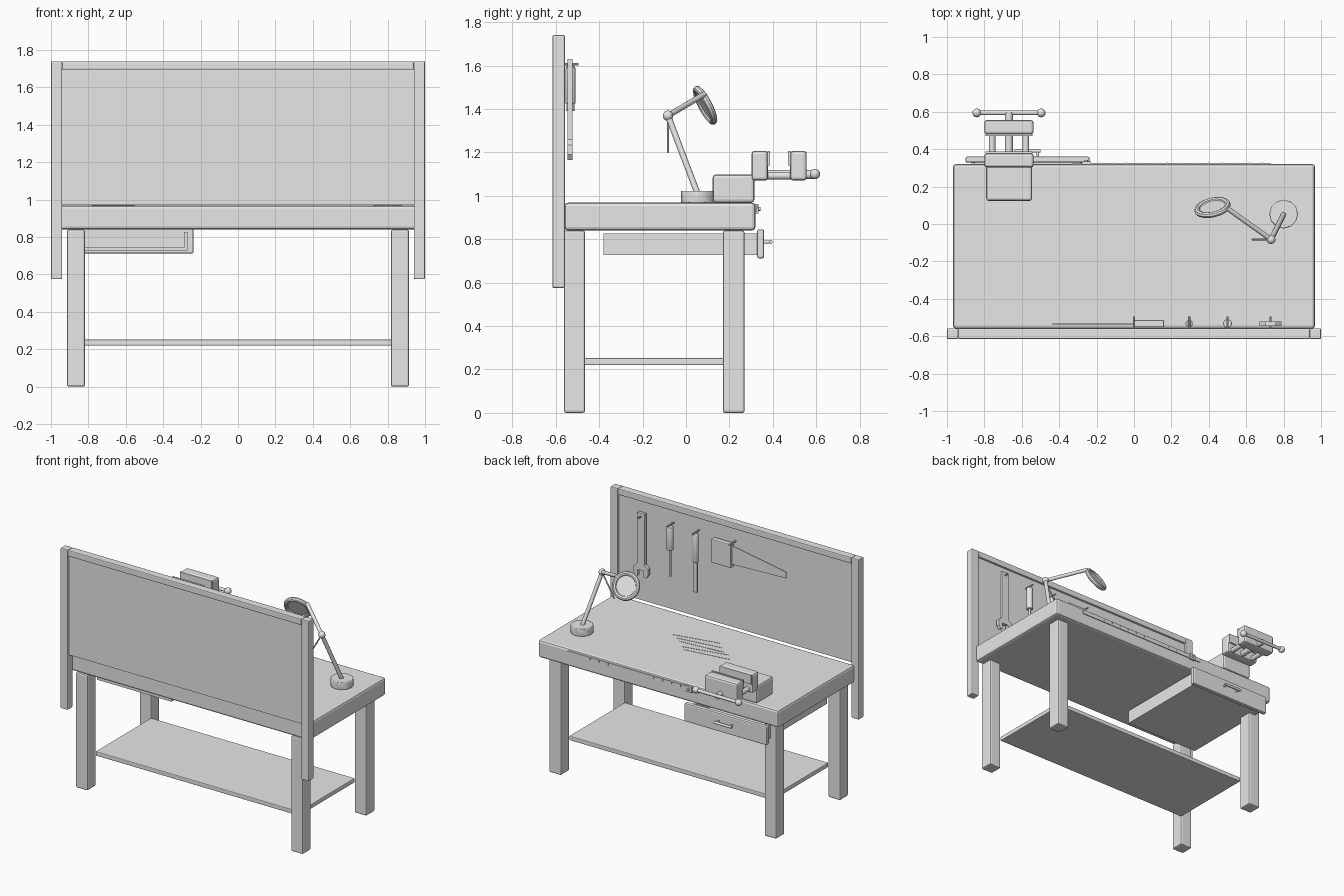
import bpy, bmesh, math
from mathutils import Vector

cube = bpy.data.objects.get("Cube")
if cube:
    bpy.data.objects.remove(cube, do_unlink=True)

GREY = (0.8, 0.8, 0.8, 1.0)
mat = bpy.data.materials.new("plain_grey")
mat.use_nodes = True
mat.diffuse_color = GREY
mat.node_tree.nodes["Principled BSDF"].inputs["Base Color"].default_value = GREY


def finish(name, bm, bevel=0.0, smooth=False):
    """Turn a bmesh into a named object."""
    bmesh.ops.recalc_face_normals(bm, faces=bm.faces)
    mesh = bpy.data.meshes.new(name)
    bm.to_mesh(mesh)
    bm.free()
    mesh.materials.append(mat)
    ob = bpy.data.objects.new(name, mesh)
    bpy.context.collection.objects.link(ob)
    if bevel:
        mod = ob.modifiers.new("edge_bevel", "BEVEL")
        mod.width = bevel
        mod.segments = 2
    if smooth:
        bpy.ops.object.select_all(action="DESELECT")
        ob.select_set(True)
        bpy.context.view_layer.objects.active = ob
        bpy.ops.object.shade_smooth_by_angle(angle=math.radians(40))
    return ob


def box(name, x, y, z, bevel=0.0):
    """Box from its (low, high) range on each axis."""
    bm = bmesh.new()
    bmesh.ops.create_cube(bm, size=1)
    for v in bm.verts:
        v.co = [r[0] + (c + 0.5) * (r[1] - r[0]) for c, r in zip(v.co, (x, y, z))]
    return finish(name, bm, bevel)


def rod(name, a, b, radius, sides=12, bevel=0.0, end_radius=None):
    """Cylinder or cone between two points."""
    a, b = Vector(a), Vector(b)
    bm = bmesh.new()
    bmesh.ops.create_cone(bm, cap_ends=True, segments=sides, radius1=radius,
                          radius2=end_radius or radius, depth=(b - a).length)
    rot = (b - a).to_track_quat("Z", "Y")
    for v in bm.verts:
        v.co = rot @ v.co + (a + b) / 2
    return finish(name, bm, bevel, sides > 8)


def ball(name, centre, radius):
    bm = bmesh.new()
    bmesh.ops.create_uvsphere(bm, u_segments=12, v_segments=8, radius=radius)
    bmesh.ops.translate(bm, verts=bm.verts, vec=centre)
    return finish(name, bm, smooth=True)


def plate(name, outline, y0, y1):
    """Outline in x and z, extruded along y."""
    bm = bmesh.new()
    face = bm.faces.new([bm.verts.new((x, y0, z)) for x, z in outline])
    out = bmesh.ops.extrude_face_region(bm, geom=[face])
    new = [g for g in out["geom"] if isinstance(g, bmesh.types.BMVert)]
    bmesh.ops.translate(bm, verts=new, vec=(0, y1 - y0, 0))
    return finish(name, bm)


# Bench
TOP = 0.968
box("tabletop", (-0.968, 0.968), (-0.56, 0.32), (0.84, TOP), 0.016)
for side, sx in (("right", -1), ("left", 1)):
    xs = sorted((sx * 0.818, sx * 0.914))
    box(f"{side}_rear_leg", xs, (-0.562, -0.465), (0, 0.84), 0.01)
    box(f"{side}_front_leg", xs, (0.17, 0.27), (0, 0.84), 0.01)
    # Back board posts
    box(f"{side}_board_post", sorted((sx * 0.94, sx)), (-0.615, -0.558),
        (0.575, 1.74), 0.006)
box("lower_shelf", (-0.82, 0.82), (-0.467, 0.172), (0.22, 0.252), 0.005)
box("board_top_rail", (-0.94, 0.94), (-0.615, -0.558), (1.695, 1.74), 0.006)
box("board_panel", (-0.945, 0.945), (-0.6, -0.573), (0.972, 1.7))

# Drawer, open at the top and rear
box("drawer_bottom", (-0.87, -0.27), (-0.38, 0.335), (0.727, 0.745))
for side, x in (("right", -0.87), ("left", -0.29)):
    box(f"drawer_{side}_side", (x, x + 0.02), (-0.38, 0.335), (0.727, 0.827))
box("drawer_front", (-0.9, -0.238), (0.328, 0.36), (0.712, 0.845), 0.008)
rod("drawer_handle_bar", (-0.64, 0.39, 0.787), (-0.5, 0.39, 0.787), 0.009)
for x in (-0.625, -0.515):
    rod("drawer_handle_post", (x, 0.355, 0.787), (x, 0.39, 0.787), 0.007)

# Rule along the working edge, with ticks and a sliding stop
box("edge_rule", (-0.33, 0.73), (0.318, 0.326), (0.925, 0.955))
for i in range(14):
    x = 0.69 - i * 0.073
    box("rule_tick", (x - 0.002, x + 0.002), (0.32, 0.329), (0.938, 0.955))
box("rule_stop", (-0.28, -0.23), (0.318, 0.334), (0.918, 0.962), 0.003)
rod("rule_stop_screw", (-0.255, 0.33, 0.94), (-0.255, 0.342, 0.94), 0.009)

# Vise
VX = (-0.8, -0.537)
MID = sum(VX) / 2
box("vise_base", (-0.79, -0.545), (0.123, 0.315), (TOP, 1.098), 0.014)
box("vise_fixed_jaw", VX, (0.302, 0.378), (1.07, 1.207), 0.014)
box("vise_moving_jaw", VX, (0.48, 0.556), (1.07, 1.207), 0.014)
for y in (0.376, 0.47):
    box("vise_jaw_plate", (-0.795, -0.542), (y, y + 0.012), (1.14, 1.207))
for x in (MID - 0.09, MID + 0.09):
    rod("vise_guide_rod", (x, 0.36, 1.092), (x, 0.5, 1.092), 0.018)
rod("vise_screw", (MID, 0.36, 1.098), (MID, 0.595, 1.098), 0.021)
rod("vise_handle", (MID - 0.17, 0.594, 1.1), (MID + 0.17, 0.594, 1.1), 0.012)
for sx in (-1, 1):
    ball("vise_handle_knob", (MID + sx * 0.172, 0.594, 1.1), 0.024)

# Magnifying lamp
elbow = Vector((0.733, -0.083, 1.369))
lens = Vector((0.42, 0.088, 1.417))
facing = Vector((-0.2, 0.87, 0.45)).normalized()
tip = Vector((0.497, 0.085, 1.468))
rod("lamp_base", (0.8, 0.053, TOP), (0.8, 0.053, 1.022), 0.077, 12, 0.004)
rod("lamp_lower_arm", (0.8, 0.053, 1.01), elbow, 0.014)
rod("lamp_upper_arm", elbow, tip, 0.013)
ball("lamp_elbow", elbow, 0.024)
rod("lamp_lever", elbow, (0.633, -0.083, 1.2), 0.005)
rod("lamp_lens", lens - facing * 0.004, lens + facing * 0.004, 0.078, 24)
bpy.ops.mesh.primitive_torus_add(major_radius=0.083, minor_radius=0.016,
                                 major_segments=24, minor_segments=8, location=lens,
                                 rotation=facing.to_track_quat("Z", "Y").to_euler())
ring = bpy.context.object
ring.name = "lamp_lens_ring"
ring.data.materials.append(mat)
bpy.ops.object.shade_smooth_by_angle(angle=math.radians(40))

# Shallow score marks on the tabletop
for i in range(5):
    mark = box("score_mark", (-0.17, 0.17), (-0.002, 0.002), (0, 0.002))
    mark.location = (0.12 - i * 0.05, -0.29 + i * 0.04, TOP)
    mark.rotation_euler.z = 0.2 - 0.06 * (i % 3)

# Hanging tools
PEG_Y = -0.532
for x in (0, 0.295, 0.5, 0.73):
    rod("tool_peg", (x, -0.575, 1.605), (x, -0.495, 1.605), 0.006, 8)
half = [(0.03, 1.63), (0.03, 1.26), (0.058, 1.235), (0.058, 1.19),
        (0.04, 1.165), (0.024, 1.17), (0.024, 1.215)]
plate("wrench", [(0.73 + x, z) for x, z in half] +
      [(0.73 - x, z) for x, z in reversed(half)], -0.545, -0.522)
rod("screwdriver_handle", (0.5, PEG_Y, 1.424), (0.5, PEG_Y, 1.59), 0.024, 10, 0.004)
rod("screwdriver_shaft", (0.5, PEG_Y, 1.23), (0.5, PEG_Y, 1.43), 0.008)
rod("chisel_handle", (0.295, PEG_Y, 1.39), (0.295, PEG_Y, 1.59), 0.02, 10, 0.004)
box("chisel_blade", (0.28, 0.31), (-0.538, -0.526), (1.17, 1.4))
box("saw_handle", (0, 0.16), (-0.552, -0.513), (1.428, 1.6), 0.006)
plate("saw_blade", [(0.02, 1.59), (-0.435, 1.51), (-0.435, 1.465), (0.02, 1.45)],
      -0.536, -0.53)
